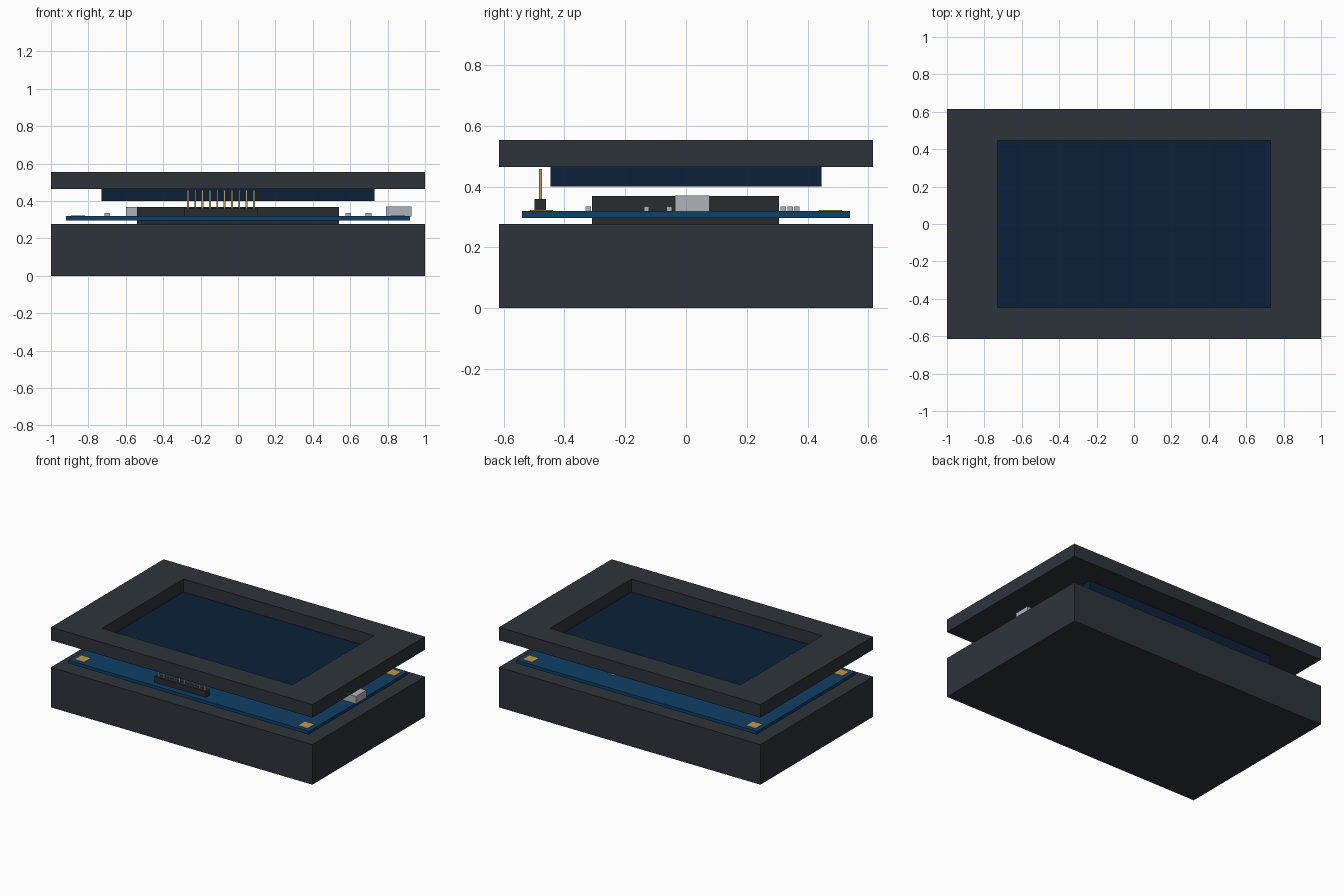
import bpy
import bmesh

if "Cube" in bpy.data.objects:
    bpy.data.objects.remove(bpy.data.objects["Cube"])


def material(name, rgb):
    m = bpy.data.materials.new(name)
    m.diffuse_color = (*rgb, 1)
    m.use_nodes = True
    m.node_tree.nodes["Principled BSDF"].inputs["Base Color"].default_value = m.diffuse_color
    return m


CASE = material("charcoal case", (0.026, 0.034, 0.042))
BLACK = material("black plastic", (0.021, 0.025, 0.029))
BOARD = material("board blue", (0.0045, 0.051, 0.135))
SCREEN = material("screen navy", (0.0037, 0.0152, 0.042))
GOLD = material("gold", (0.52, 0.32, 0.07))
METAL = material("light metal", (0.43, 0.45, 0.48))


def finish(name, bm, mat):
    bmesh.ops.recalc_face_normals(bm, faces=bm.faces)
    mesh = bpy.data.meshes.new(name)
    bm.to_mesh(mesh)
    bm.free()
    mesh.materials.append(mat)
    ob = bpy.data.objects.new(name, mesh)
    bpy.context.collection.objects.link(ob)
    return ob


def box(name, x, y, z, mat):
    """Box from (min, max) ranges."""
    bm = bmesh.new()
    bmesh.ops.create_cube(bm, size=1)
    for v in bm.verts:
        v.co = [sum(r) / 2 + c * (r[1] - r[0]) for r, c in zip((x, y, z), v.co)]
    return finish(name, bm, mat)


def hollow(name, outer, inner, z0, z1, mat, floor=None):
    """Rectangular frame, or a tray when a floor height is given."""
    bm = bmesh.new()

    def loop(half, z):
        a, b = half
        return [bm.verts.new(p) for p in ((-a, -b, z), (a, -b, z), (a, b, z), (-a, b, z))]

    def bridge(p, q):
        for i in range(4):
            j = (i + 1) % 4
            bm.faces.new((p[i], p[j], q[j], q[i]))

    low, high, rim = loop(outer, z0), loop(outer, z1), loop(inner, z1)
    inside = loop(inner, z0 if floor is None else floor)
    bridge(low, high)
    bridge(high, rim)
    bridge(rim, inside)
    if floor is None:
        bridge(inside, low)
    else:
        bm.faces.new(inside)
        bm.faces.new(low)
    return finish(name, bm, mat)


# Case tray, bezel lid and the screen under its window
hollow("case_tray", (1, 0.615), (0.88, 0.495), 0, 0.277, CASE, floor=0.08)
hollow("bezel_lid", (1, 0.615), (0.73, 0.446), 0.464, 0.554, CASE)
box("screen", (-0.73, 0.73), (-0.446, 0.446), (0.401, 0.465), SCREEN)

# Circuit board and the block rising through it
box("circuit_board", (-0.92, 0.92), (-0.54, 0.54), (0.297, 0.319), BOARD)
box("battery_block", (-0.54, 0.54), (-0.31, 0.306), (0.08, 0.369), BLACK)

# Gold corner pads
for sx in (-1, 1):
    for sy in (-1, 1):
        cx, cy = sx * 0.855, sy * 0.475
        box("corner_pad", (cx - 0.038, cx + 0.038), (cy - 0.038, cy + 0.038),
            (0.318, 0.323), GOLD)

# Pin header
box("header_base", (-0.29, 0.105), (-0.498, -0.46), (0.318, 0.36), BLACK)
for i in range(10):
    cx = -0.268 + i * 0.0392
    box("header_pin", (cx - 0.005, cx + 0.005), (-0.484, -0.474), (0.355, 0.458), GOLD)

# Connectors on the two short sides
box("power_socket", (0.79, 0.928), (-0.036, 0.077), (0.318, 0.37), METAL)
box("side_connector", (-0.60, -0.50), (-0.15, 0.15), (0.318, 0.368), METAL)

# Small surface parts
for cx, cy in ((0.59, -0.13), (0.698, -0.055), (-0.70, -0.322),
               (0.30, 0.32), (0.30, 0.343), (0.30, 0.364)):
    box("chip_part", (cx - 0.015, cx + 0.015), (cy - 0.009, cy + 0.009),
        (0.318, 0.335), METAL)
